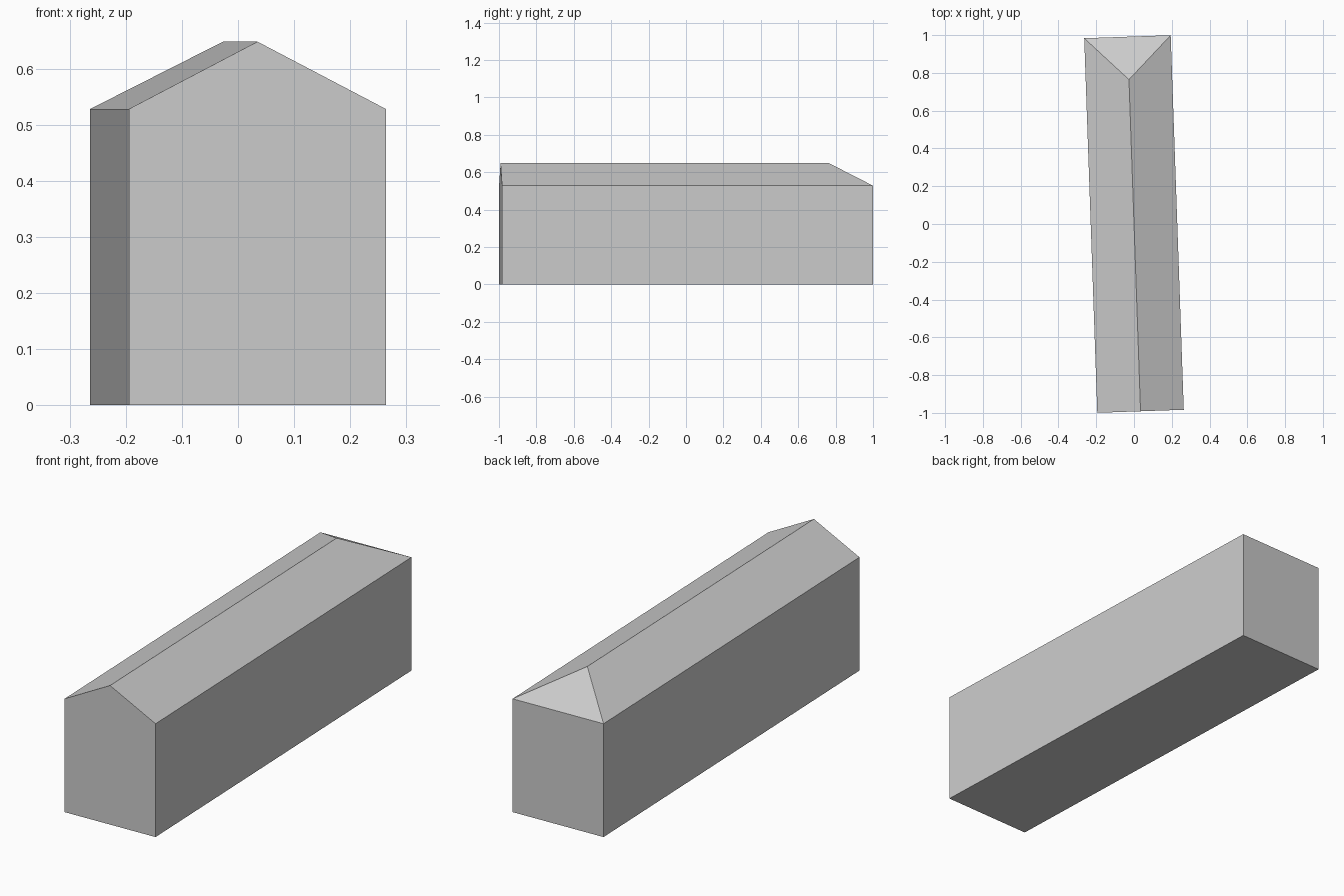
import bpy
import math

if "Cube" in bpy.data.objects:
    bpy.data.objects.remove(bpy.data.objects["Cube"], do_unlink=True)

HALF_W, HALF_L = 0.229, 0.992
EAVE, RIDGE, HIP = 0.528, 0.648, 0.227
TURN = math.radians(2)

grey = bpy.data.materials.new("plain_grey")
grey.use_nodes = True
colour = (0.6, 0.6, 0.6, 1)
grey.diffuse_color = colour
grey.node_tree.nodes["Principled BSDF"].inputs["Base Color"].default_value = colour


def add_part(name, verts, faces):
    mesh = bpy.data.meshes.new(name)
    mesh.from_pydata(verts, [], faces)
    mesh.materials.append(grey)
    part = bpy.data.objects.new(name, mesh)
    part.rotation_euler.z = TURN
    bpy.context.collection.objects.link(part)


def ring(z):
    return [(-HALF_W, -HALF_L, z), (HALF_W, -HALF_L, z),
            (HALF_W, HALF_L, z), (-HALF_W, HALF_L, z)]


front_peak = (0, -HALF_L, RIDGE)
back_peak = (0, HALF_L - HIP, RIDGE)

# Walls with a front gable and a closed base
add_part("walls", ring(0) + ring(EAVE) + [front_peak],
         [(3, 2, 1, 0), (0, 1, 5, 8, 4), (1, 2, 6, 5),
          (2, 3, 7, 6), (3, 0, 4, 7)])

# Roof: two slopes and a hip at the back
add_part("roof", ring(EAVE) + [front_peak, back_peak],
         [(1, 2, 5, 4), (3, 0, 4, 5), (2, 3, 5)])
